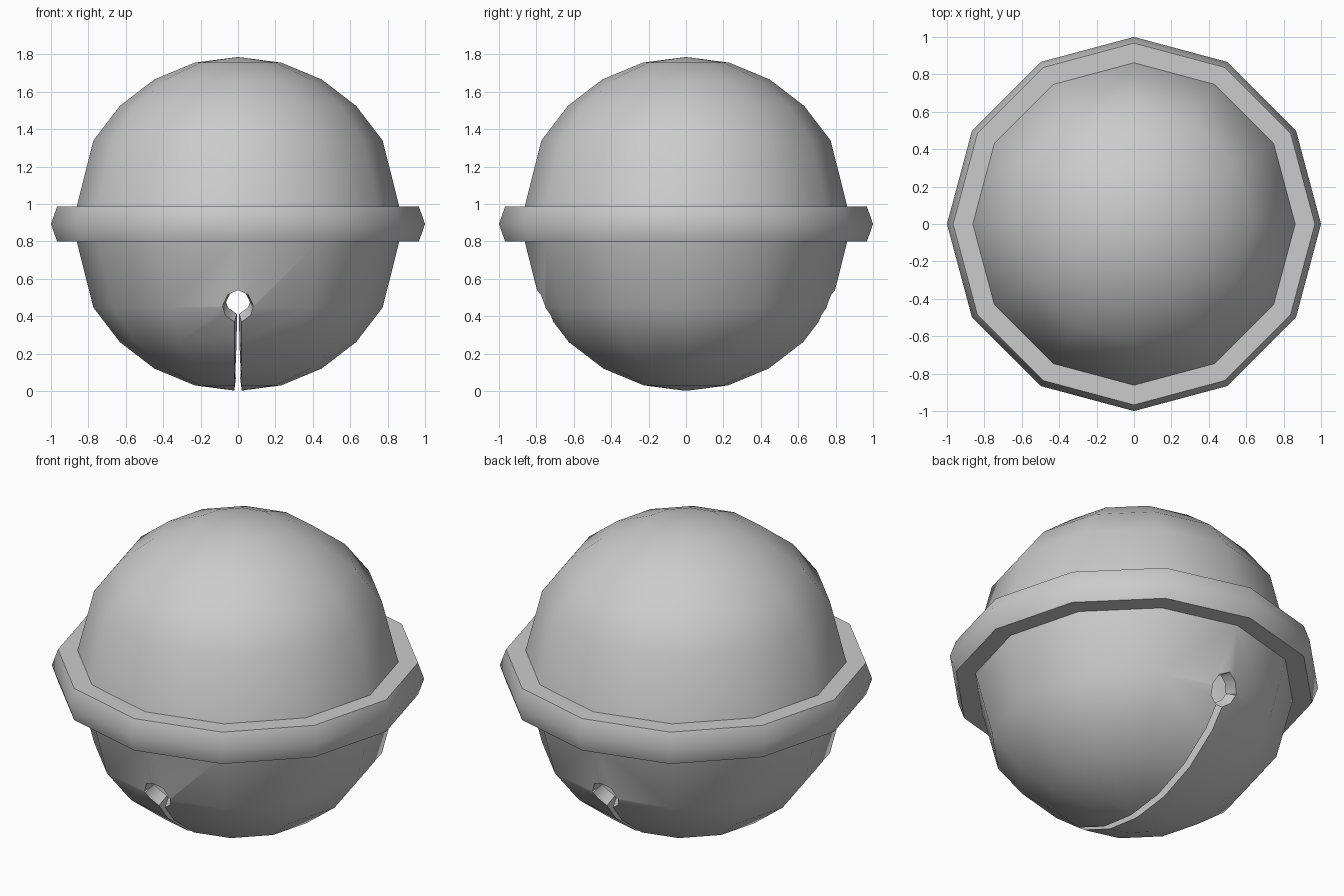
import bpy, bmesh
from math import sin, cos, pi, radians

old = bpy.data.objects.get("Cube")
if old:
    bpy.data.objects.remove(old, do_unlink=True)

SIDES = 12
R = 0.893            # bell radius, also height of its centre
BELT_HALF = 0.094    # half height of the belt
SEAM = 0.862         # radius where shell and belt meet

metal = bpy.data.materials.new("grey metal")
metal.use_nodes = True
GREY = (0.6, 0.6, 0.6, 1)
metal.diffuse_color = GREY
metal.node_tree.nodes["Principled BSDF"].inputs["Base Color"].default_value = GREY


def add_object(name, bm):
    bmesh.ops.recalc_face_normals(bm, faces=bm.faces)
    mesh = bpy.data.meshes.new(name)
    bm.to_mesh(mesh)
    bm.free()
    mesh.materials.append(metal)
    obj = bpy.data.objects.new(name, mesh)
    bpy.context.collection.objects.link(obj)
    return obj


def lathe(name, profile, closed=False):
    """Spin (radius, z) points around z; radius 0 gives a pole."""
    bm = bmesh.new()
    rings = []
    for r, z in profile:
        if r == 0:
            rings.append([bm.verts.new((0, 0, z))] * SIDES)
        else:
            rings.append([bm.verts.new((r * cos(2 * pi * i / SIDES), r * sin(2 * pi * i / SIDES), z))
                          for i in range(SIDES)])
    pairs = list(zip(rings, rings[1:]))
    if closed:
        pairs.append((rings[-1], rings[0]))
    else:
        bm.faces.new(rings[-1])
    for a, b in pairs:
        for i in range(SIDES):
            j = (i + 1) % SIDES
            bm.faces.new(list(dict.fromkeys((a[i], a[j], b[j], b[i]))))
    return add_object(name, bm)


def bake(obj):
    """Apply the modifiers of an object."""
    bpy.context.view_layer.update()
    deps = bpy.context.evaluated_depsgraph_get()
    mesh = bpy.data.meshes.new_from_object(obj.evaluated_get(deps))
    obj.modifiers.clear()
    obj.data = mesh


def hollow(obj):
    """Drop the seam cap and cut walls, then give the skin a thickness."""
    bm = bmesh.new()
    bm.from_mesh(obj.data)
    bm.normal_update()
    bmesh.ops.delete(bm, geom=[f for f in bm.faces if abs(f.normal.y) < 0.015], context='FACES')
    bm.to_mesh(obj.data)
    bm.free()
    mod = obj.modifiers.new("thickness", 'SOLIDIFY')
    mod.thickness = 0.07
    mod.offset = -1
    bake(obj)


def smooth(obj):
    bpy.ops.object.select_all(action='DESELECT')
    obj.select_set(True)
    bpy.context.view_layer.objects.active = obj
    bpy.ops.object.shade_smooth_by_angle(angle=radians(40))


def dome_profile(side):
    pts = [(R * sin(radians(a)), R + side * R * cos(radians(a))) for a in (0, 15, 30, 45, 60)]
    pts[0] = (0, R + side * R)
    return pts + [(SEAM, R + side * BELT_HALF)]


# Two halves of the hollow bell
upper_shell = lathe("upper_shell", dome_profile(1))
lower_shell = lathe("lower_shell", dome_profile(-1))

# Keyhole slot running front to back through the lower half
half = [(0, 0.54), (0.055, 0.515), (0.083, 0.455), (0.068, 0.405), (0.02, 0.37), (0.02, -0.2)]
outline = half + [(-x, z) for x, z in reversed(half[1:])]
bm = bmesh.new()
front = bm.faces.new([bm.verts.new((x, -1.2, z)) for x, z in outline])
ext = bmesh.ops.extrude_face_region(bm, geom=[front])
bmesh.ops.translate(bm, vec=(0, 2.4, 0), verts=[v for v in ext["geom"] if isinstance(v, bmesh.types.BMVert)])
cutter = add_object("slot_cutter", bm)
cutter.hide_render = True
cut = lower_shell.modifiers.new("slot", 'BOOLEAN')
cut.operation = 'DIFFERENCE'
cut.solver = 'EXACT'
cut.object = cutter
bake(lower_shell)
bpy.data.objects.remove(cutter, do_unlink=True)

for shell in (upper_shell, lower_shell):
    hollow(shell)

# Raised belt around the middle
belt = lathe("belt", [(SEAM - 0.01, R + BELT_HALF), (0.967, R + BELT_HALF), (1, R),
                      (0.967, R - BELT_HALF), (SEAM - 0.01, R - BELT_HALF)], closed=True)

for part in (upper_shell, lower_shell, belt):
    smooth(part)
